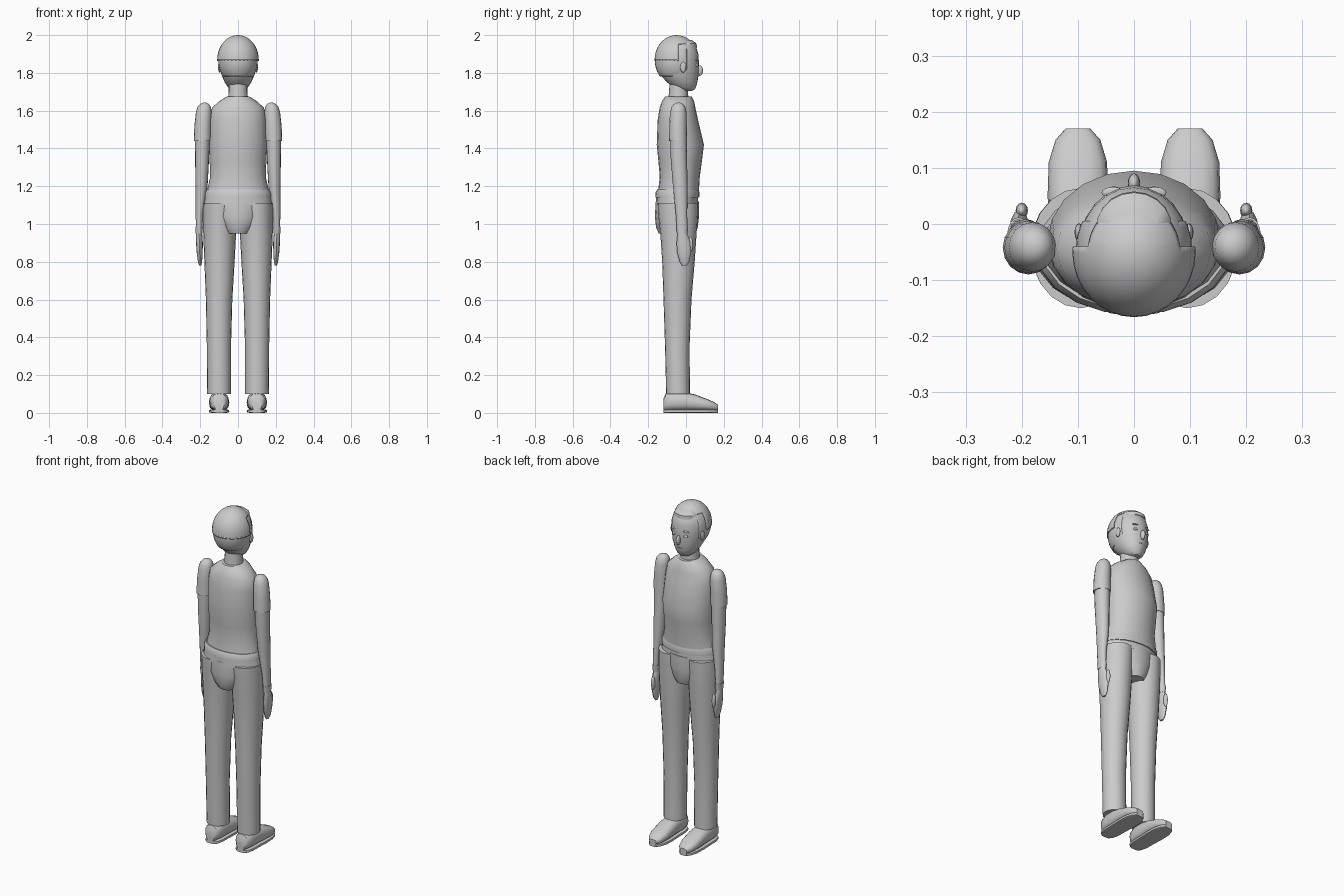
import bpy, bmesh, math
from mathutils import Vector, Matrix

cube = bpy.data.objects.get("Cube")
if cube:
    bpy.data.objects.remove(cube)

grey = bpy.data.materials.new("plain_grey")
grey.use_nodes = True
tone = (0.6, 0.6, 0.6, 1)
grey.diffuse_color = tone
grey.node_tree.nodes["Principled BSDF"].inputs["Base Color"].default_value = tone


def finish(name, bm, sharp=40):
    """Turn a bmesh into a smooth shaded grey object."""
    bmesh.ops.recalc_face_normals(bm, faces=bm.faces)
    me = bpy.data.meshes.new(name)
    bm.to_mesh(me)
    bm.free()
    ob = bpy.data.objects.new(name, me)
    bpy.context.collection.objects.link(ob)
    me.materials.append(grey)
    bpy.ops.object.select_all(action="DESELECT")
    ob.select_set(True)
    bpy.context.view_layer.objects.active = ob
    bpy.ops.object.shade_smooth_by_angle(angle=math.radians(sharp))
    return ob


def loft_mesh(rings, n=20, along="z", power=2.0, side=1):
    """Rings are (height, cx, c2, rx, r2); c2 is y for z lofts, z for y lofts."""
    bm = bmesh.new()
    loops = []
    for h, cx, c2, rx, r2 in rings:
        loop = []
        for i in range(n):
            a = 2 * math.pi * i / n
            c, s = math.cos(a), math.sin(a)
            u = side * cx + rx * math.copysign(abs(c) ** (2 / power), c)
            v = c2 + r2 * math.copysign(abs(s) ** (2 / power), s)
            loop.append(bm.verts.new((u, v, h) if along == "z" else (u, h, v)))
        loops.append(loop)
    for a, b in zip(loops, loops[1:]):
        for i in range(n):
            j = (i + 1) % n
            bm.faces.new((a[i], a[j], b[j], b[i]))
    bm.faces.new(loops[0])
    bm.faces.new(loops[-1])
    return bm


def loft(name, rings, **kw):
    return finish(name, loft_mesh(rings, **kw))


def ball(name, centre, size, tilt=0, seg=16):
    bm = bmesh.new()
    bmesh.ops.create_uvsphere(bm, u_segments=seg, v_segments=seg // 2, radius=1)
    m = Matrix.Translation(centre) @ Matrix.Rotation(tilt, 4, "Y") @ Matrix.Diagonal((*size, 1))
    bmesh.ops.transform(bm, matrix=m, verts=bm.verts)
    return finish(name, bm)


def hair_shell(name, centre, size, cuts, keep):
    """Ellipsoid shell sliced on planes, then trimmed by a rule."""
    bm = bmesh.new()
    bmesh.ops.create_uvsphere(bm, u_segments=32, v_segments=20, radius=1)
    m = Matrix.Translation(centre) @ Matrix.Diagonal((*size, 1))
    bmesh.ops.transform(bm, matrix=m, verts=bm.verts)
    for axis, value in cuts:
        normal = Vector((0, axis == "y", axis == "z"))
        geom = bm.verts[:] + bm.edges[:] + bm.faces[:]
        bmesh.ops.bisect_plane(bm, geom=geom, plane_co=normal * value, plane_no=normal)
    drop = [f for f in bm.faces if not keep(f.calc_center_median())]
    bmesh.ops.delete(bm, geom=drop, context="FACES")
    ob = finish(name, bm)
    mod = ob.modifiers.new("thickness", "SOLIDIFY")
    mod.thickness = 0.008
    return ob


# Shirt, hem, belt and seat
loft("shirt", [(1.17, 0, -.04, .165, .108), (1.25, 0, -.033, .147, .106),
               (1.33, 0, -.031, .15, .115), (1.42, 0, -.03, .154, .125),
               (1.55, 0, -.043, .15, .107), (1.615, 0, -.045, .138, .095),
               (1.65, 0, -.042, .1, .085), (1.675, 0, -.04, .06, .07)])
loft("shirt_hem", [(1.14, 0, -.046, .175, .116), (1.165, 0, -.045, .174, .117),
                   (1.182, 0, -.043, .165, .11)])
loft("belt", [(1.1, 0, -.048, .18, .112), (1.145, 0, -.047, .172, .111)])
loft("seat", [(.95, 0, -.046, .07, .098), (.98, 0, -.048, .095, .11),
              (1.04, 0, -.048, .135, .117), (1.12, 0, -.046, .15, .114)])

# Neck and head
loft("neck", [(1.65, 0, -.04, .055, .055), (1.7, 0, -.04, .049, .05),
              (1.77, 0, -.035, .049, .05)])
loft("head", [(1.705, 0, 0, .03, .035), (1.72, 0, -.005, .05, .056),
              (1.75, 0, -.02, .07, .08), (1.79, 0, -.035, .088, .102),
              (1.85, 0, -.045, .099, .114), (1.9, 0, -.047, .099, .112),
              (1.94, 0, -.047, .086, .1), (1.97, 0, -.047, .058, .07),
              (1.985, 0, -.047, .02, .025)], n=24)

# Hair: under layer with sideburns, and the cap with its fringe
hair_shell("hair_under_layer", (0, -.048, 1.865), (.104, .117, .13),
           [("z", 1.78), ("z", 1.93), ("y", .005)],
           lambda c: c.z > 1.93 or (c.z > 1.78 and c.y < .005))
hair_shell("hair_cap", (0, -.05, 1.87), (.11, .116, .13),
           [("z", 1.87), ("z", 1.955), ("y", -.04)],
           lambda c: c.z > 1.955 or (c.z > 1.87 and c.y < -.04))
loft("hair_fringe", [(1.935, 0, -.01, .07, .068), (1.955, 0, -.01, .068, .066),
                     (1.975, 0, -.025, .05, .055)])

# Face
ball("nose", (0, .072, 1.812), (.011, .018, .028))
ball("mouth", (0, .051, 1.763), (.026, .012, .004))
for s, label in ((1, "left"), (-1, "right")):
    ball(label + "_eye", (s * .036, .055, 1.84), (.014, .012, .008))
    ball(label + "_brow", (s * .037, .056, 1.868), (.021, .01, .004), tilt=s * .12)
    ball(label + "_ear", (s * .098, -.015, 1.83), (.008, .016, .028))

    # Arm with sleeve, cuff, hand and thumb
    loft(label + "_sleeve", [(1.44, .188, -.042, .046, .048), (1.52, .186, -.042, .045, .046),
                             (1.59, .181, -.041, .042, .044), (1.62, .179, -.04, .035, .036),
                             (1.635, .177, -.04, .024, .025), (1.642, .176, -.04, .01, .01)],
         n=16, side=s)
    loft(label + "_arm", [(.97, .206, -.02, .017, .029), (1.05, .204, -.024, .02, .03),
                          (1.2, .193, -.03, .032, .039), (1.35, .19, -.038, .037, .043),
                          (1.46, .188, -.04, .04, .044)], n=16, side=s)
    loft(label + "_cuff", [(.95, .206, -.02, .018, .028), (.988, .206, -.02, .02, .032)],
         n=16, side=s)
    loft(label + "_hand", [(.78, .2, -.008, .006, .012), (.8, .201, -.008, .011, .026),
                           (.85, .203, -.01, .016, .037), (.9, .204, -.012, .018, .038),
                           (.94, .206, -.018, .017, .028), (.98, .206, -.02, .015, .024)],
         n=12, side=s)
    ball(label + "_thumb", (s * .2, .024, .89), (.011, .014, .042), seg=12)

    # Trouser leg
    loft(label + "_leg", [(.1, .1, -.042, .063, .063), (.35, .101, -.046, .064, .065),
                          (.6, .1, -.045, .07, .074), (.8, .098, -.04, .08, .086),
                          (.95, .097, -.04, .087, .096), (1.05, .096, -.042, .089, .105),
                          (1.11, .095, -.043, .089, .107)], side=s)

    # Shoe: outline rings run from heel to toe as (y, half width, height)
    outline = [(-.12, .025, .06), (-.108, .04, .09), (-.07, .05, .098), (-.01, .051, .098),
               (.05, .054, .085), (.11, .052, .062), (.15, .04, .045), (.17, .022, .03)]
    loft(label + "_shoe", [(y, .1, .012 + h / 2, w, h / 2) for y, w, h in outline],
         n=16, along="y", power=2.5, side=s)
    loft(label + "_sole", [(y, .1, .009, w, .009) for y, w, h in outline],
         n=16, along="y", power=5, side=s)
